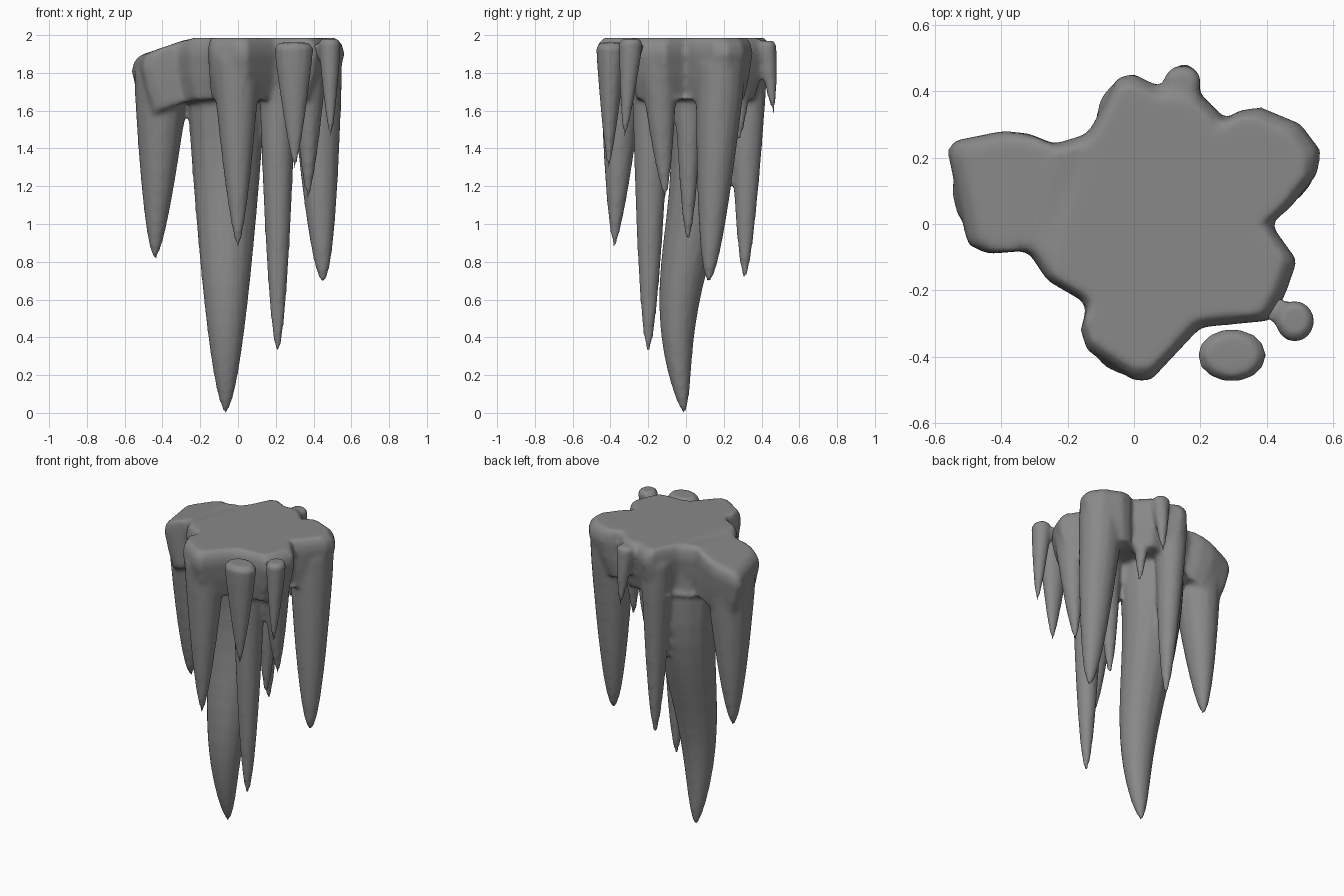
import bpy
import bmesh
import math
from mathutils import Vector

old = bpy.data.objects.get("Cube")
if old:
    bpy.data.objects.remove(old, do_unlink=True)

stone = bpy.data.materials.new("grey stone")
stone.use_nodes = True
stone.diffuse_color = (0.25, 0.25, 0.25, 1)
stone.node_tree.nodes["Principled BSDF"].inputs["Base Color"].default_value = stone.diffuse_color


def loft(bm, rings):
    """Skin a stack of equal-length point rings into a closed solid."""
    rows = [[bm.verts.new(point) for point in ring] for ring in rings]
    count = len(rows[0])
    for low, high in zip(rows, rows[1:]):
        for i in range(count):
            j = (i + 1) % count
            bm.faces.new((low[i], low[j], high[j], high[i]))
    caps = [bm.faces.new(rows[0][::-1]), bm.faces.new(rows[-1])]
    bmesh.ops.triangulate(bm, faces=caps)


def spike(bm, tip, top, width, depth, power=0.6, bend=0.0, sides=14, steps=18):
    """Tapering hanging spike with a blunt tip and a rounded top."""
    tip, top = Vector(tip), Vector(top)
    rings = []
    for step in range(steps + 1):
        t = (step / steps) ** 1.5
        centre = tip.lerp(top, t)
        centre.y += bend * math.sin(math.tau * t)
        grow = max(t, 0.004) ** power
        if step == steps:
            grow *= 0.7
        elif step == steps - 1:
            centre.z += (top.z - centre.z) * 0.5
        ring = []
        for k in range(sides):
            a = math.tau * k / sides
            ring.append(centre + Vector((width * grow * math.cos(a), depth * grow * math.sin(a), 0)))
        rings.append(ring)
    loft(bm, rings)


def slab(bm, outline):
    """Lobed ceiling slab, sagging toward its right end."""
    def ring(scale, z):
        points = []
        for x, y in outline:
            sag = 0.32 * max(0, -x - 0.27)
            points.append((x * scale, y * scale, z - sag))
        return points
    loft(bm, [ring(0.88, 1.66), ring(0.96, 1.78), ring(1.01, 1.9), ring(0.99, 1.95), ring(0.93, 1.985)])


def finish(name, bm, voxel, rounds):
    """Fuse the overlapping solids of one part into a single smooth skin."""
    bmesh.ops.recalc_face_normals(bm, faces=bm.faces)
    mesh = bpy.data.meshes.new(name)
    bm.to_mesh(mesh)
    bm.free()
    mesh.materials.append(stone)
    part = bpy.data.objects.new(name, mesh)
    bpy.context.collection.objects.link(part)
    fuse = part.modifiers.new("fuse", "REMESH")
    fuse.mode = "VOXEL"
    fuse.voxel_size = voxel
    fuse.use_smooth_shade = True
    soften = part.modifiers.new("soften", "SMOOTH")
    soften.factor = 0.5
    soften.iterations = rounds


# Ceiling slab with the spikes that grow out of it
body = bmesh.new()
slab(body, [
    (-0.56, 0.22), (-0.54, 0.25), (-0.39, 0.28), (-0.31, 0.27), (-0.24, 0.24),
    (-0.14, 0.27), (-0.1, 0.34), (-0.05, 0.44), (0, 0.45), (0.08, 0.41),
    (0.18, 0.41), (0.26, 0.33), (0.27, 0.3), (0.31, 0.34), (0.38, 0.35),
    (0.5, 0.3), (0.56, 0.22), (0.55, 0.15), (0.47, 0.05), (0.41, 0),
    (0.49, -0.11), (0.45, -0.22), (0.41, -0.29), (0.2, -0.31), (0.05, -0.47),
    (0, -0.47), (-0.14, -0.38), (-0.16, -0.32), (-0.14, -0.24), (-0.26, -0.17),
    (-0.32, -0.08), (-0.44, -0.09), (-0.5, -0.06)])

# Long middle spike with its sideways kink
spike(body, (-0.065, -0.01, 0), (-0.06, 0.06, 1.9), 0.225, 0.21, 0.56, -0.05)
# Large outer spikes
spike(body, (-0.44, 0.13, 0.81), (-0.4, 0.1, 1.84), 0.155, 0.17)
spike(body, (0.45, 0.12, 0.69), (0.41, 0.19, 1.9), 0.145, 0.14, 0.5)
spike(body, (0, -0.38, 0.87), (-0.01, -0.33, 1.92), 0.135, 0.13, 0.65)
spike(body, (0.01, 0.31, 0.7), (-0.02, 0.33, 1.92), 0.1, 0.11, 0.55)
# Slender inner spikes
spike(body, (0.21, -0.2, 0.32), (0.21, -0.18, 1.9), 0.105, 0.11, 0.5)
spike(body, (0.37, -0.11, 1.13), (0.38, -0.15, 1.92), 0.1, 0.11, 0.65)
spike(body, (0.2, 0.01, 0.9), (0.22, 0.02, 1.9), 0.09, 0.09, 0.55)
spike(body, (0.19, 0.28, 1.43), (0.18, 0.3, 1.92), 0.06, 0.07)
# Short back sliver
spike(body, (0.16, 0.465, 1.58), (0.145, 0.425, 1.97), 0.06, 0.055, 0.6)
finish("hanging_rock", body, 0.016, 5)

# Corner spike with the thin neck that ties it to the slab
corner = bmesh.new()
spike(corner, (0.49, -0.325, 1.46), (0.485, -0.29, 1.98), 0.062, 0.066, 0.65)
spike(corner, (0.45, -0.27, 1.84), (0.43, -0.26, 1.95), 0.04, 0.04)
finish("corner_spike", corner, 0.012, 3)

# Separate front spike
front = bmesh.new()
spike(front, (0.3, -0.41, 1.29), (0.295, -0.395, 1.96), 0.11, 0.085, 0.75)
finish("front_spike", front, 0.012, 3)
